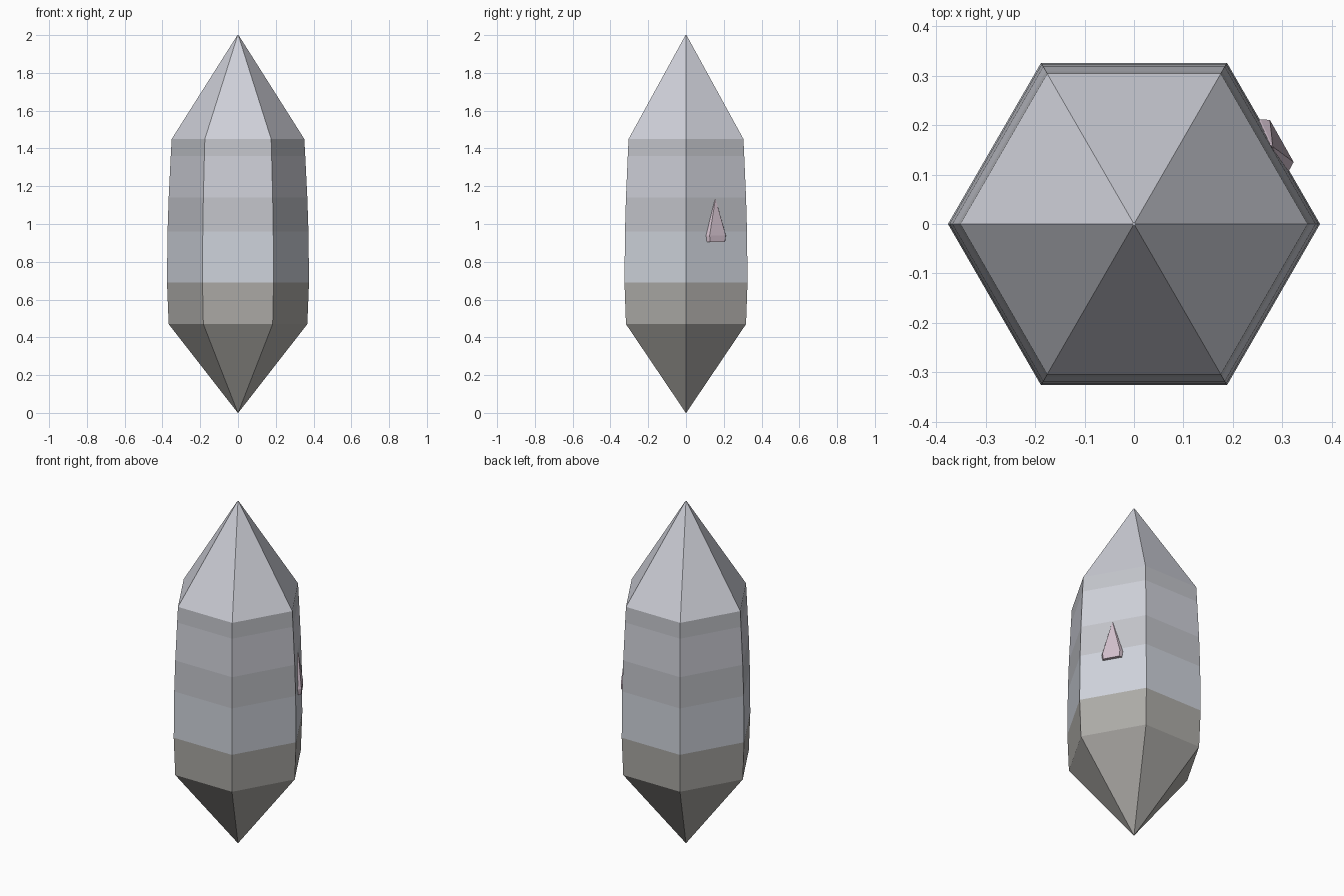
import bpy, bmesh
from math import cos, sin, pi, radians
from mathutils import Vector

if "Cube" in bpy.data.objects:
    bpy.data.objects.remove(bpy.data.objects["Cube"])


def material(name, rgb):
    m = bpy.data.materials.new(name)
    m.diffuse_color = (*rgb, 1)
    m.use_nodes = True
    m.node_tree.nodes["Principled BSDF"].inputs["Base Color"].default_value = m.diffuse_color
    return m


def loft(name, rings, mats, band_mats):
    """Flat-faced solid skinned through equal-sized rings of points."""
    bm = bmesh.new()
    loops = [[bm.verts.new(p) for p in ring] for ring in rings]
    n = len(loops[0])
    for k, (a, b) in enumerate(zip(loops, loops[1:])):
        for i in range(n):
            j = (i + 1) % n
            bm.faces.new((a[i], a[j], b[j], b[i])).material_index = band_mats[k]
    bm.faces.new(loops[0][::-1]).material_index = band_mats[0]
    bm.faces.new(loops[-1]).material_index = band_mats[-1]
    bmesh.ops.recalc_face_normals(bm, faces=bm.faces)
    me = bpy.data.meshes.new(name)
    bm.to_mesh(me)
    bm.free()
    for m in mats:
        me.materials.append(m)
    ob = bpy.data.objects.new(name, me)
    bpy.context.collection.objects.link(ob)
    return ob


# Large six-sided crystal: (radius, height) profile, stone base to pale tip
profile = [(0.001, 0), (0.367, 0.47), (0.376, 0.69), (0.373, 0.96),
           (0.367, 1.14), (0.356, 1.36), (0.351, 1.45), (0.003, 2.0)]
stone = material("stone", (0.42, 0.41, 0.39))
blue = material("blue_grey", (0.62, 0.65, 0.71))
dim = material("dim_grey", (0.54, 0.55, 0.59))
pale = material("pale_grey", (0.62, 0.63, 0.69))
loft("crystal",
     [[(r * cos(i * pi / 3), r * sin(i * pi / 3), z) for i in range(6)]
      for r, z in profile],
     [stone, blue, dim, pale], [0, 0, 1, 2, 3, 2, 3])

# Small pink shard lying on the back right face
normal = Vector((cos(radians(30)), sin(radians(30)), 0))
side = Vector((-normal.y, normal.x, 0))
section = [(-0.065, 0.29), (-0.065, 0.322), (-0.053, 0.342),
           (0.045, 0.343), (0.055, 0.327), (0.055, 0.29)]
centre = (-0.005, 0.321)


def shard_ring(scale, z):
    return [side * (centre[0] + (t - centre[0]) * scale)
            + normal * (centre[1] + (d - centre[1]) * scale)
            + Vector((0, 0, z)) for t, d in section]


loft("shard", [shard_ring(0.92, 0.905), shard_ring(1, 0.94), shard_ring(0.03, 1.13)],
     [material("pink", (0.64, 0.52, 0.60))], [0, 0])
